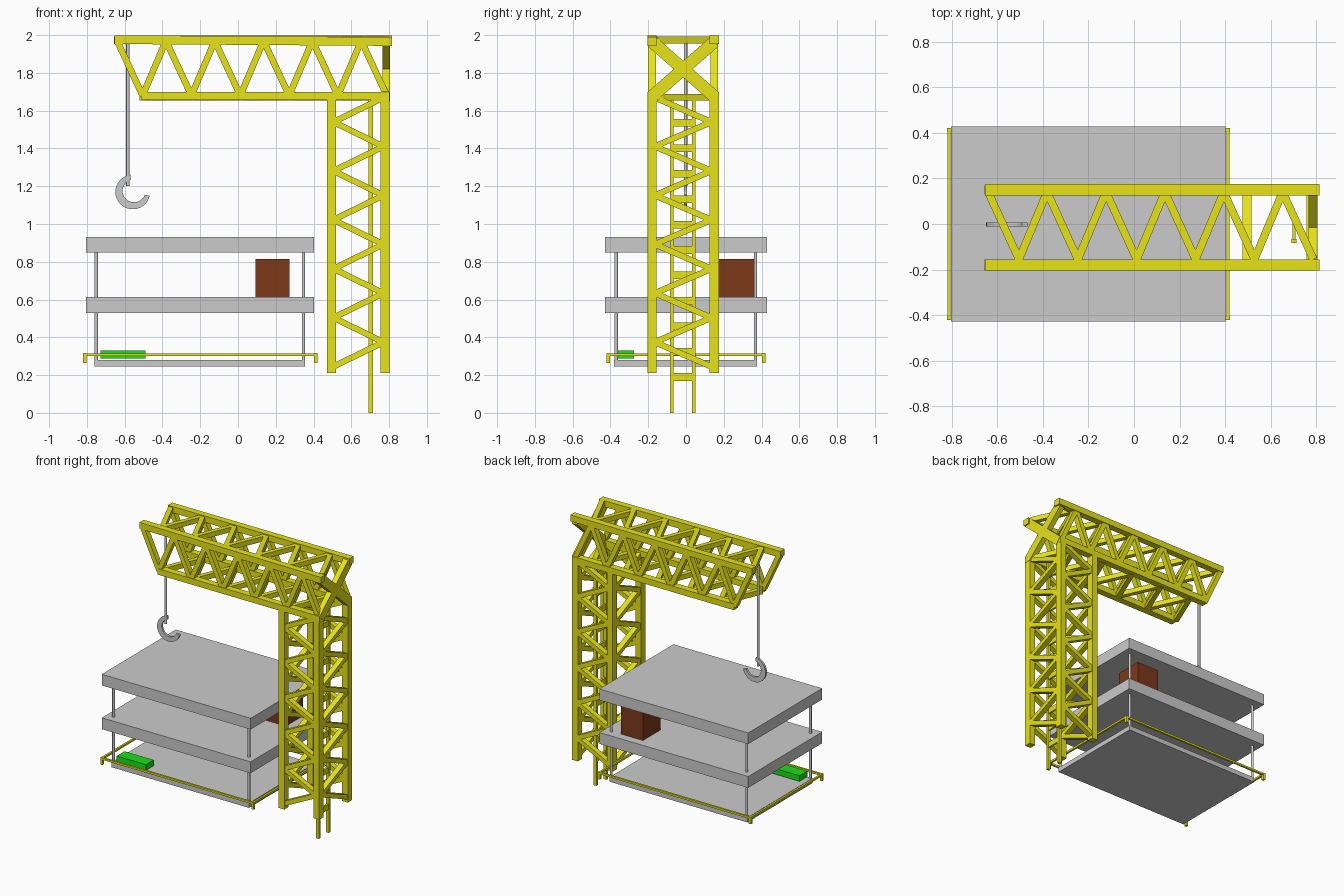
import bpy, bmesh, math
from mathutils import Vector, Matrix

if "Cube" in bpy.data.objects:
    bpy.data.objects.remove(bpy.data.objects["Cube"])


def material(name, rgb):
    m = bpy.data.materials.new(name)
    m.diffuse_color = (*rgb, 1)
    m.use_nodes = True
    m.node_tree.nodes["Principled BSDF"].inputs["Base Color"].default_value = m.diffuse_color
    return m


YELLOW = material("yellow_paint", (0.8, 0.77, 0.01))
GREEN = material("green_paint", (0.01, 0.75, 0.01))
BROWN = material("brown_wood", (0.2, 0.04, 0.01))


def finish(name, bm, mat=None):
    bmesh.ops.recalc_face_normals(bm, faces=bm.faces[:])
    me = bpy.data.meshes.new(name)
    bm.to_mesh(me)
    bm.free()
    ob = bpy.data.objects.new(name, me)
    bpy.context.collection.objects.link(ob)
    if mat:
        me.materials.append(mat)
    return ob


def beam(bm, p, q, w, d, normal):
    """Box from p to q, depth d along normal, width w across it."""
    p, q, n = Vector(p), Vector(q), Vector(normal)
    t = (q - p).normalized()
    s = n.cross(t).normalized()
    n = t.cross(s)
    m = Matrix((t * (q - p).length, s * w, n * d)).transposed().to_4x4()
    m.translation = (p + q) / 2
    bmesh.ops.create_cube(bm, size=1, matrix=m)


def zigzag(bm, pts, w, d, normal):
    for p, q in zip(pts, pts[1:]):
        beam(bm, p, q, w, d, normal)


def box(name, x, y, z, mat=None):
    bm = bmesh.new()
    zm = ((y[0] + y[1]) / 2)
    xm = ((x[0] + x[1]) / 2)
    beam(bm, (xm, zm, z[0]), (xm, zm, z[1]), y[1] - y[0], x[1] - x[0], (1, 0, 0))
    return finish(name, bm, mat)


def rod(bm, x, y, z0, z1, r):
    bmesh.ops.create_cone(bm, cap_ends=True, segments=16, radius1=r, radius2=r,
                          depth=z1 - z0, matrix=Matrix.Translation((x, y, (z0 + z1) / 2)))


def smooth(ob):
    for f in ob.data.polygons:
        f.use_smooth = len(f.vertices) == 4


X, Y, Z = (1, 0, 0), (0, 1, 0), (0, 0, 1)
XS, YS = (0.496, 0.778), (-0.18, 0.15)

# Tower legs
bm = bmesh.new()
for x in XS:
    for y in YS:
        beam(bm, (x, y, 0.21), (x, y, 1.67), 0.049, 0.047, X)
finish("tower_legs", bm, YELLOW)

# Tower lattice on all four sides
bm = bmesh.new()
heights = [0.245 + 0.1295 * i for i in range(12)]
for y in YS:
    zigzag(bm, [((0.505, 0.77)[i % 2], y, z) for i, z in enumerate(heights)], 0.032, 0.04, Y)
for x in XS:
    zigzag(bm, [(x, (0.135, -0.165)[i % 2], z) for i, z in enumerate(heights)], 0.032, 0.04, X)
finish("tower_lattice", bm, YELLOW)

# Boom chords
bm = bmesh.new()
for y, drop in zip(YS, (0.01, 0.0)):
    beam(bm, (-0.655, y, 1.976), (0.815, y, 1.976 - drop), 0.049, 0.046, Z)
    beam(bm, (-0.51, y, 1.678), (0.803, y, 1.678), 0.049, 0.044, Z)
finish("boom_chords", bm, YELLOW)

# Boom lattice on the sides, top and bottom
bm = bmesh.new()
nodes = []
for i in range(6):
    nodes += [(-0.64 + 0.2585 * i, 0), (-0.505 + 0.2585 * i, 1)]
for y in YS:
    zigzag(bm, [(x, y, (1.97, 1.68)[k]) for x, k in nodes], 0.034, 0.04, Y)
zigzag(bm, [(x, (0.14, -0.155)[k], 1.974) for x, k in nodes], 0.034, 0.036, Z)
zigzag(bm, [(x, (0.14, -0.155)[k], 1.671) for x, k in nodes[1:]], 0.034, 0.036, Z)
finish("boom_lattice", bm, YELLOW)

# Cross brace closing the rear of the boom
bm = bmesh.new()
for a, b in (YS, YS[::-1]):
    beam(bm, (0.785, a, 1.675), (0.785, b, 1.965), 0.066, 0.04, X)
finish("boom_end_cross", bm, YELLOW)

# Ladder
bm = bmesh.new()
for y in (-0.075, 0.041):
    beam(bm, (0.703, y, 0), (0.703, y, 1.66), 0.018, 0.022, X)
for i in range(11):
    z = 0.19 + 0.1345 * i
    beam(bm, (0.703, -0.075, z), (0.703, 0.041, z), 0.04, 0.014, X)
finish("ladder", bm, YELLOW)

# Cable
bm = bmesh.new()
rod(bm, -0.583, -0.002, 1.2, 1.97, 0.009)
smooth(finish("cable", bm))

# Hook: flat arc with tapering section
bm = bmesh.new()
rings = []
N = 24
for i in range(N + 1):
    a = math.radians(98 + (347 - 98) * i / N)
    w = 0.026 + 0.014 * math.sin(math.pi * i / N)
    c = Vector((-0.557, -0.002, 1.17))
    d = Vector((math.cos(a), 0, math.sin(a)))
    rings.append([bm.verts.new(c + d * r + Vector((0, y, 0)))
                  for r, y in ((0.092, -0.008), (0.092, 0.008), (0.092 - w, 0.008), (0.092 - w, -0.008))])
for r, s in zip(rings, rings[1:]):
    for k in range(4):
        bm.faces.new((r[k], r[(k + 1) % 4], s[(k + 1) % 4], s[k]))
bm.faces.new(rings[0])
bm.faces.new(rings[-1])
finish("hook", bm)

# Building slabs and columns
box("ground_slab", (-0.76, 0.355), (-0.38, 0.376), (0.245, 0.28))
box("middle_slab", (-0.804, 0.402), (-0.428, 0.428), (0.53, 0.613))
box("top_slab", (-0.804, 0.402), (-0.428, 0.428), (0.85, 0.932))
bm = bmesh.new()
for x in (-0.75, 0.347):
    for y in (-0.369, 0.368):
        for z0, z1 in ((0.275, 0.535), (0.61, 0.855)):
            rod(bm, x, y, z0, z1, 0.009)
smooth(finish("columns", bm))

# Guard rail with short corner posts
bm = bmesh.new()
rx, ry = (-0.812, 0.412), (-0.412, 0.412)
for y in ry:
    beam(bm, (rx[0], y, 0.308), (rx[1], y, 0.308), 0.014, 0.014, Z)
for x in rx:
    beam(bm, (x, ry[0], 0.308), (x, ry[1], 0.308), 0.014, 0.014, Z)
    for y in ry:
        beam(bm, (x, y, 0.265), (x, y, 0.316), 0.018, 0.018, X)
finish("guard_rail", bm, YELLOW)

# Loads
box("wooden_crate", (0.093, 0.272), (0.165, 0.366), (0.612, 0.816), BROWN)
box("green_block", (-0.727, -0.49), (-0.365, -0.275), (0.288, 0.33), GREEN)
